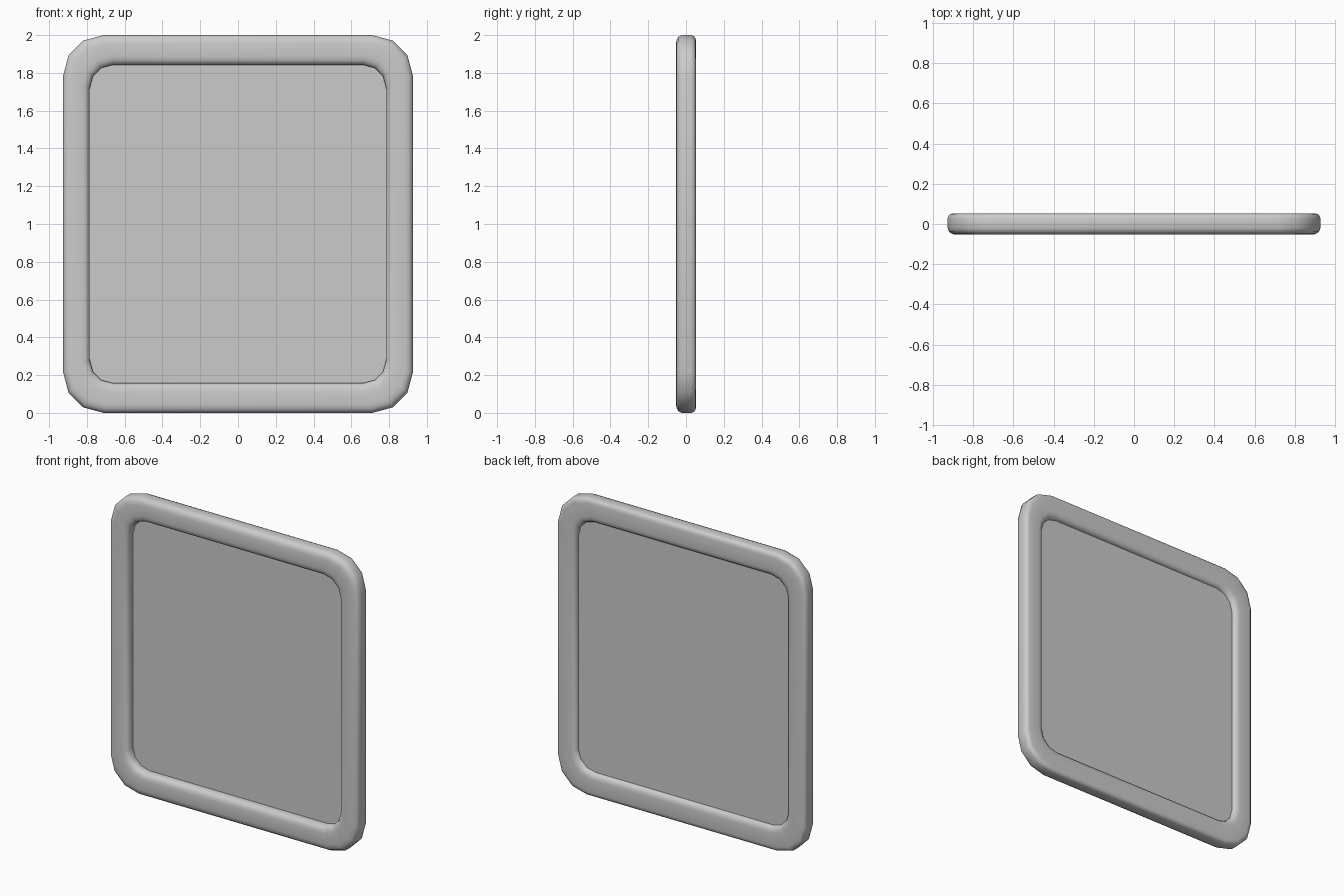
import bpy, bmesh, math

if "Cube" in bpy.data.objects:
    bpy.data.objects.remove(bpy.data.objects["Cube"])

OUT = (0.926, 1.0, 0.215)    # half width, half height, corner radius
INN = (0.785, 0.843, 0.125)


def ring(bm, t, y):
    """Rounded rectangle; t runs from the outer edge (0) to the opening (1)."""
    hx, hz, r = (a + (b - a) * t for a, b in zip(OUT, INN))
    verts = []
    for q, (sx, sz) in enumerate([(1, 1), (-1, 1), (-1, -1), (1, -1)]):
        for i in range(4):
            a = math.pi / 2 * (q + i / 3)
            verts.append(bm.verts.new((sx * (hx - r) + r * math.cos(a), y,
                                       1 + sz * (hz - r) + r * math.sin(a))))
    return verts


def bridge(bm, a, b):
    n = len(a)
    for i in range(n):
        j = (i + 1) % n
        bm.faces.new((a[i], a[j], b[j], b[i]))


def finish(bm, name):
    bmesh.ops.recalc_face_normals(bm, faces=bm.faces)
    me = bpy.data.meshes.new(name)
    bm.to_mesh(me)
    bm.free()
    ob = bpy.data.objects.new(name, me)
    bpy.context.collection.objects.link(ob)
    bpy.ops.object.select_all(action='DESELECT')
    ob.select_set(True)
    bpy.context.view_layer.objects.active = ob
    bpy.ops.object.shade_smooth_by_angle(angle=math.radians(50))


# Frame: rounded cross-section carried around the rounded rectangle
profile = [(0.0, -0.022), (0.05, -0.039), (0.15, -0.049), (0.28, -0.053),
           (0.72, -0.053), (0.85, -0.049), (0.95, -0.039), (1.0, -0.022),
           (1.0, 0.028), (0.95, 0.041), (0.86, 0.050), (0.74, 0.053),
           (0.2, 0.053), (0.10, 0.050), (0.03, 0.042), (0.0, 0.028)]
bm = bmesh.new()
rings = [ring(bm, t, y) for t, y in profile]
for k in range(len(rings)):
    bridge(bm, rings[k], rings[(k + 1) % len(rings)])
finish(bm, "frame")

# Thin recessed panel filling the opening
bm = bmesh.new()
front, back = ring(bm, 1.0, 0.006), ring(bm, 1.0, 0.02)
bridge(bm, front, back)
bm.faces.new(front)
bm.faces.new(back)
finish(bm, "panel")
